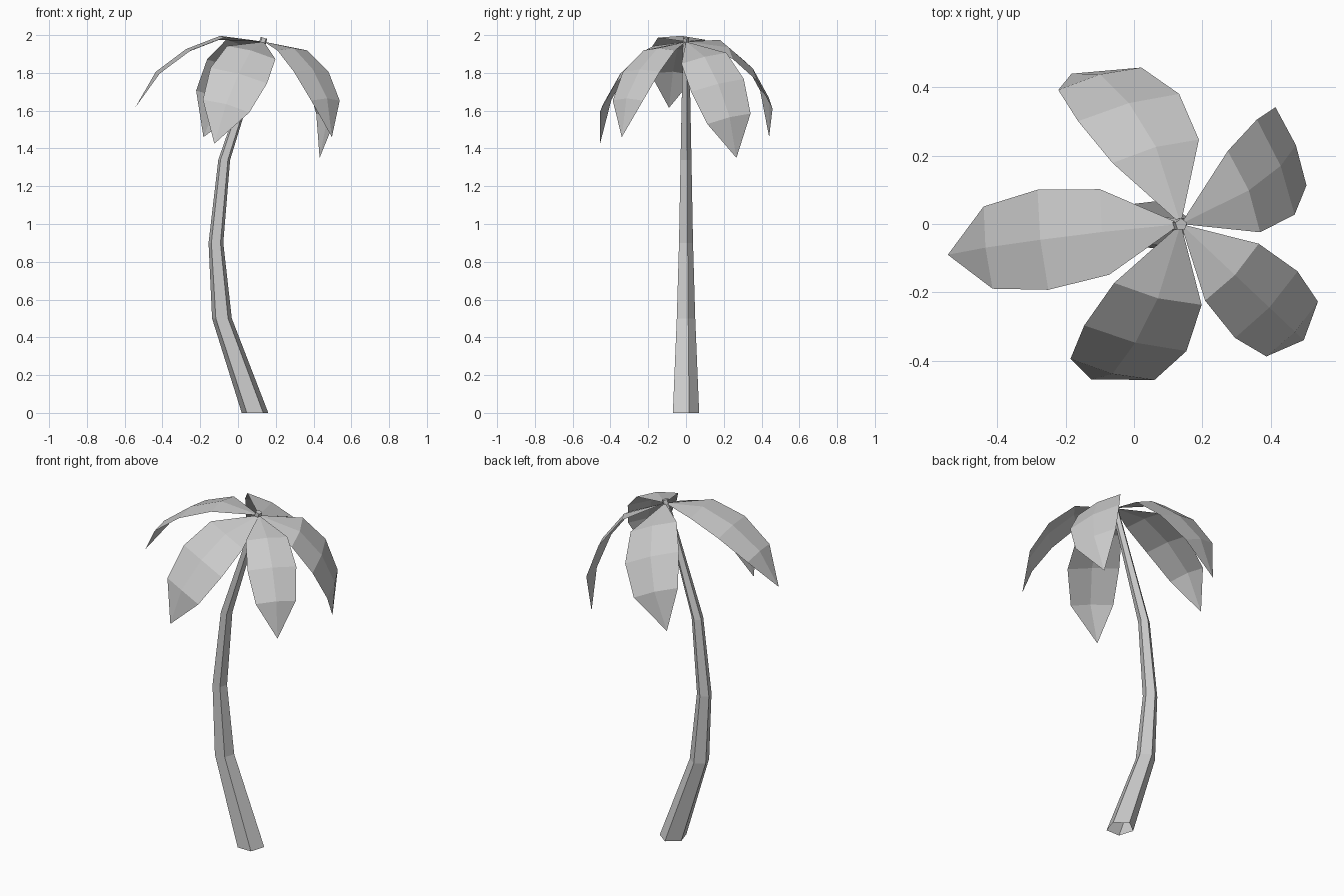
import bpy, bmesh, math
from mathutils import Vector

cube = bpy.data.objects.get("Cube")
if cube:
    bpy.data.objects.remove(cube, do_unlink=True)

grey = bpy.data.materials.new("light_grey")
grey.use_nodes = True
grey.diffuse_color = (0.6, 0.6, 0.6, 1)
grey.node_tree.nodes["Principled BSDF"].inputs["Base Color"].default_value = (0.6, 0.6, 0.6, 1)


def finish(name, bm):
    mesh = bpy.data.meshes.new(name)
    bm.to_mesh(mesh)
    bm.free()
    mesh.materials.append(grey)
    bpy.context.collection.objects.link(bpy.data.objects.new(name, mesh))


# Curved, tapering five-sided trunk, open below: centre x, height, radius across x and y
SECTIONS = [(0.09, 0, 0.074, 0.077), (-0.085, 0.5, 0.055, 0.054),
            (-0.117, 0.9, 0.041, 0.041), (-0.073, 1.34, 0.033, 0.032),
            (0.138, 1.985, 0.018, 0.018)]
SIDES = 5
bm = bmesh.new()
rings = []
for cx, z, rx, ry in SECTIONS:
    tilt = -0.3 * rx if z > 1.9 else 0
    ring = []
    for i in range(SIDES):
        a = math.radians(18) + math.tau * i / SIDES
        ring.append(bm.verts.new((cx + rx * math.cos(a), ry * (math.sin(a) - 0.095),
                                  z + tilt * math.cos(a))))
    rings.append(ring)
for low, high in zip(rings, rings[1:]):
    for i in range(SIDES):
        j = (i + 1) % SIDES
        bm.faces.new((low[i], low[j], high[j], high[i]))
bm.faces.new(rings[-1])
finish("trunk", bm)

# Shared frond shape: distance towards the tip, arch height, half width
ROOT = Vector((0.137, 0, 1.965))
RIBS = [(0.191, 0.132, 0.13), (0.383, 0.152, 0.152), (0.58, 0.119, 0.125)]
LENGTH = 0.765
FOLD = 0.017


def frond(name, tip, side, width, bulge):
    tip = Vector(tip)
    along = tip.normalized()
    side = Vector(side)
    side = (side - along * side.dot(along)).normalized()
    up = side.cross(along)
    scale = tip.length / LENGTH
    bm = bmesh.new()
    root = bm.verts.new(ROOT)
    end = bm.verts.new(ROOT + tip)
    rows = []
    for dist, arch, half in RIBS:
        rows.append([bm.verts.new(ROOT + along * dist * scale + side * half * width * s
                                  + up * (arch * bulge * scale - FOLD * abs(s)))
                     for s in (-1, 0, 1)])
    for k in (0, 1):
        bm.faces.new((root, rows[0][k + 1], rows[0][k]))
        for near, far in zip(rows, rows[1:]):
            bm.faces.new((near[k], near[k + 1], far[k + 1], far[k]))
        bm.faces.new((rows[-1][k], rows[-1][k + 1], end))
    finish(name, bm)


# Each frond is aimed by its tip direction and crosswise direction
frond("frond_right", (-0.682, -0.09, -0.35), (-0.02, 0.255, -0.008), 0.97, 1.0)
frond("frond_back_right", (-0.32, 0.44, -0.505), (0.255, 0.07, -0.103), 1.08, 1.18)
frond("frond_front_right", (-0.262, -0.455, -0.54), (-0.26, 0.065, 0.071), 1.05, 1.05)
frond("frond_front_left", (0.36, -0.34, -0.505), (-0.155, -0.165, 0), 0.88, 1.08)
frond("frond_back_left", (0.295, 0.267, -0.615), (0.095, -0.24, -0.058), 1.01, 1.18)
